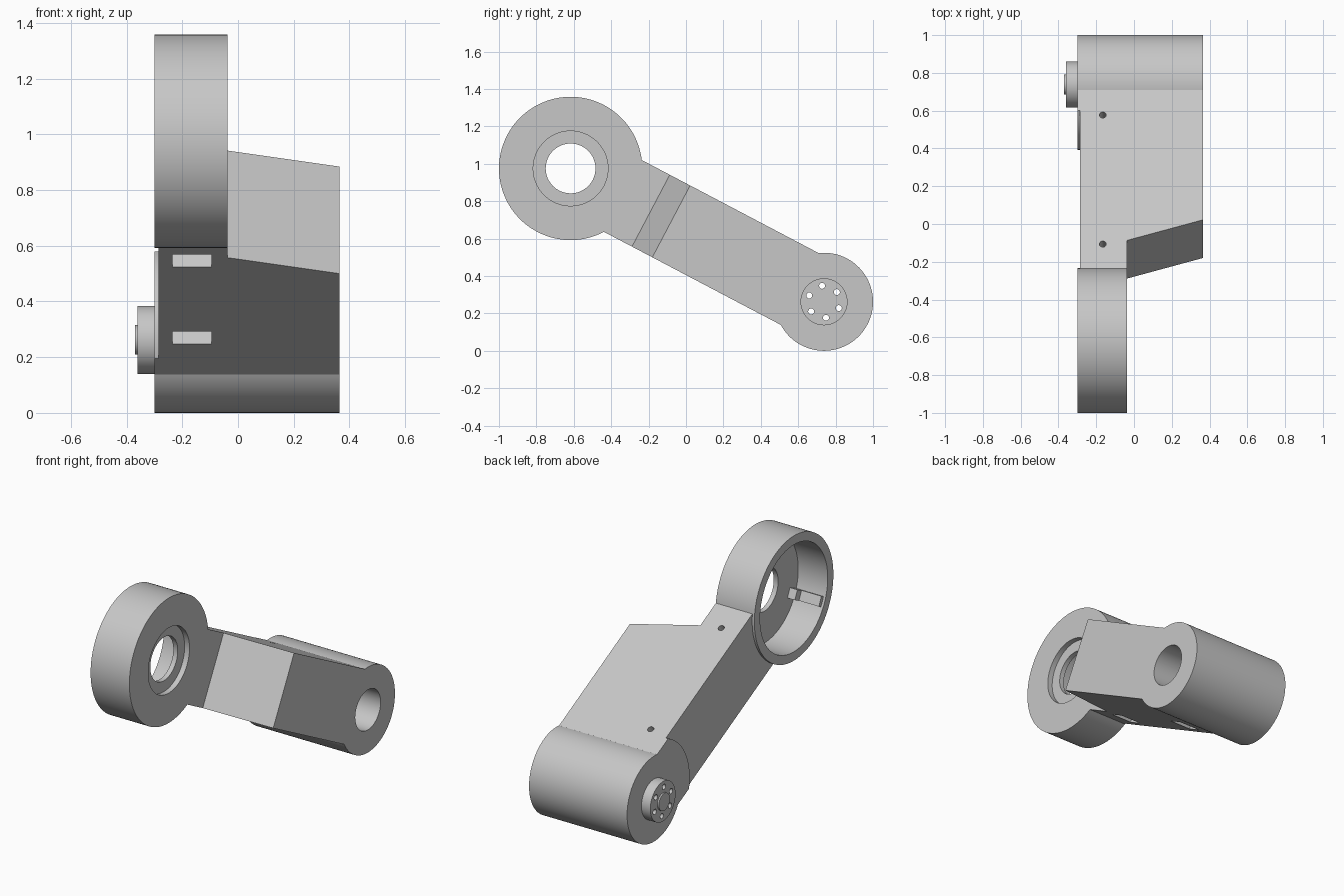
import bpy, bmesh
from math import radians, cos, sin, pi
from mathutils import Matrix, Vector

cube = bpy.data.objects.get("Cube")
if cube:
    bpy.data.objects.remove(cube, do_unlink=True)

# One bare grey metal
metal = bpy.data.materials.new("light grey metal")
metal.use_nodes = True
grey = (0.57, 0.57, 0.57, 1)
metal.diffuse_color = grey
metal.node_tree.nodes["Principled BSDF"].inputs["Base Color"].default_value = grey

# Parts are built in the arm's own frame: x across, y along the arm, z across its width.
TILT = radians(-27.75)
PLACE = Matrix.Translation((0, -0.617, 0.975)) @ Matrix.Rotation(TILT, 4, "X")
LENGTH = 1.531          # ring axis to tail axis
HALF = 0.217            # half width of the arm
OUTER, INNER = -0.30, -0.037
SIDE = 0.365


def make(name, bm):
    bmesh.ops.recalc_face_normals(bm, faces=bm.faces)
    mesh = bpy.data.meshes.new(name)
    bm.to_mesh(mesh)
    bm.free()
    mesh.materials.append(metal)
    ob = bpy.data.objects.new(name, mesh)
    bpy.context.collection.objects.link(ob)
    return ob


def cylinder(name, r, x0, x1, y=0, z=0, sides=96, axis="X"):
    """Cylinder along x, or along z when axis is Z (then x0, x1 are heights)."""
    bm = bmesh.new()
    bmesh.ops.create_cone(bm, cap_ends=True, segments=sides, radius1=r, radius2=r, depth=x1 - x0)
    mid = (x0 + x1) / 2
    if axis == "X":
        m = Matrix.Translation((mid, y, z)) @ Matrix.Rotation(pi / 2, 4, "Y")
    else:
        m = Matrix.Translation((z, y, mid))
    bm.transform(m)
    return make(name, bm)


def box(name, lo, hi):
    bm = bmesh.new()
    bmesh.ops.create_cube(bm, size=1)
    lo, hi = Vector(lo), Vector(hi)
    bm.transform(Matrix.Translation((lo + hi) / 2) @ Matrix.Diagonal((hi - lo).to_4d()))
    return make(name, bm)


def combine(target, tool, how, keep=False):
    mod = target.modifiers.new(how, "BOOLEAN")
    mod.operation, mod.solver, mod.object = how, "EXACT", tool
    bpy.context.view_layer.objects.active = target
    bpy.ops.object.modifier_apply(modifier=mod.name)
    if not keep:
        bpy.data.objects.remove(tool, do_unlink=True)


def hole_circle(targets, r_circle, r_hole, start, x0, x1, y=0):
    """Six holes along x, evenly spaced; start is measured from level."""
    for i in range(6):
        a = radians(start + 60 * i) - TILT
        pin = cylinder("cutter", r_hole, x0, x1, y + r_circle * cos(a), r_circle * sin(a), 20)
        for t in targets:
            combine(t, pin, "DIFFERENCE", keep=True)
        bpy.data.objects.remove(pin, do_unlink=True)


# Arm: stepped plan profile extruded across its width
bm = bmesh.new()
plan = [(-0.285, 0.25), (INNER, 0.25), (INNER, 0.485), (SIDE, 0.608), (SIDE, LENGTH), (-0.285, LENGTH)]
face = bm.faces.new([bm.verts.new((x, y, -HALF)) for x, y in plan])
top = bmesh.ops.extrude_face_region(bm, geom=[face])["geom"]
bmesh.ops.translate(bm, vec=(0, 0, 2 * HALF), verts=[g for g in top if isinstance(g, bmesh.types.BMVert)])
arm = make("arm_body", bm)

# Ring housing, tail barrel and the raised pad around the tail
combine(arm, cylinder("ring", 0.383, OUTER, INNER, sides=128), "UNION")
combine(arm, cylinder("barrel", 0.262, OUTER, SIDE, LENGTH), "UNION")
pad = cylinder("pad", 0.345, OUTER, -0.2, LENGTH)
combine(pad, box("clip", (-1, 1, -HALF), (1, LENGTH, HALF)), "INTERSECT")
combine(arm, pad, "UNION")

# Ring cavity, inner recess and centre hole
combine(arm, cylinder("cutter", 0.328, -0.5, -0.1, sides=128), "DIFFERENCE")
combine(arm, cylinder("cutter", 0.2, -0.07, 0.1), "DIFFERENCE")
combine(arm, cylinder("cutter", 0.133, -0.5, 0.1), "DIFFERENCE")
hole_circle([arm], 0.162, 0.015, -9, -0.2, 0.1)
hole_circle([arm], 0.355, 0.012, 37, -0.4, -0.24)

# Tail bore
combine(arm, cylinder("cutter", 0.123, -0.285, 0.5, LENGTH), "DIFFERENCE")

# Cable pockets underneath and screw holes on top
for y in (0.508, 1.103):
    combine(arm, box("cutter", (-0.235, y - 0.048, -0.4), (-0.096, y + 0.048, -HALF + 0.075)), "DIFFERENCE")
for y in (0.463, 1.235):
    combine(arm, cylinder("cutter", 0.018, HALF - 0.07, 0.4, y, -0.165, 24, "Z"), "DIFFERENCE")

# Output flange with a small hub
flange = cylinder("output_flange", 0.122, -0.36, OUTER, LENGTH)
hole_circle([arm, flange], 0.086, 0.016, 37, -0.5, 0, LENGTH)
hub = cylinder("output_hub", 0.053, -0.37, -0.355, LENGTH)

# Key rib on the cavity wall, with a taller foot at the floor
rib = box("key_rib", (-0.285, 0.305, -0.03), (-0.09, 0.34, 0.03))
foot = box("key_foot", (-0.15, 0.26, -0.03), (-0.09, 0.34, 0.03))
turn = Matrix.Rotation(radians(205) - TILT, 4, "X")
for ob in (rib, foot):
    ob.data.transform(turn)

# Place every part and smooth the curved faces
bpy.ops.object.select_all(action="DESELECT")
for ob in (arm, flange, hub, rib, foot):
    ob.data.transform(PLACE)
    ob.select_set(True)
bpy.context.view_layer.objects.active = arm
bpy.ops.object.shade_smooth_by_angle(angle=radians(30))
